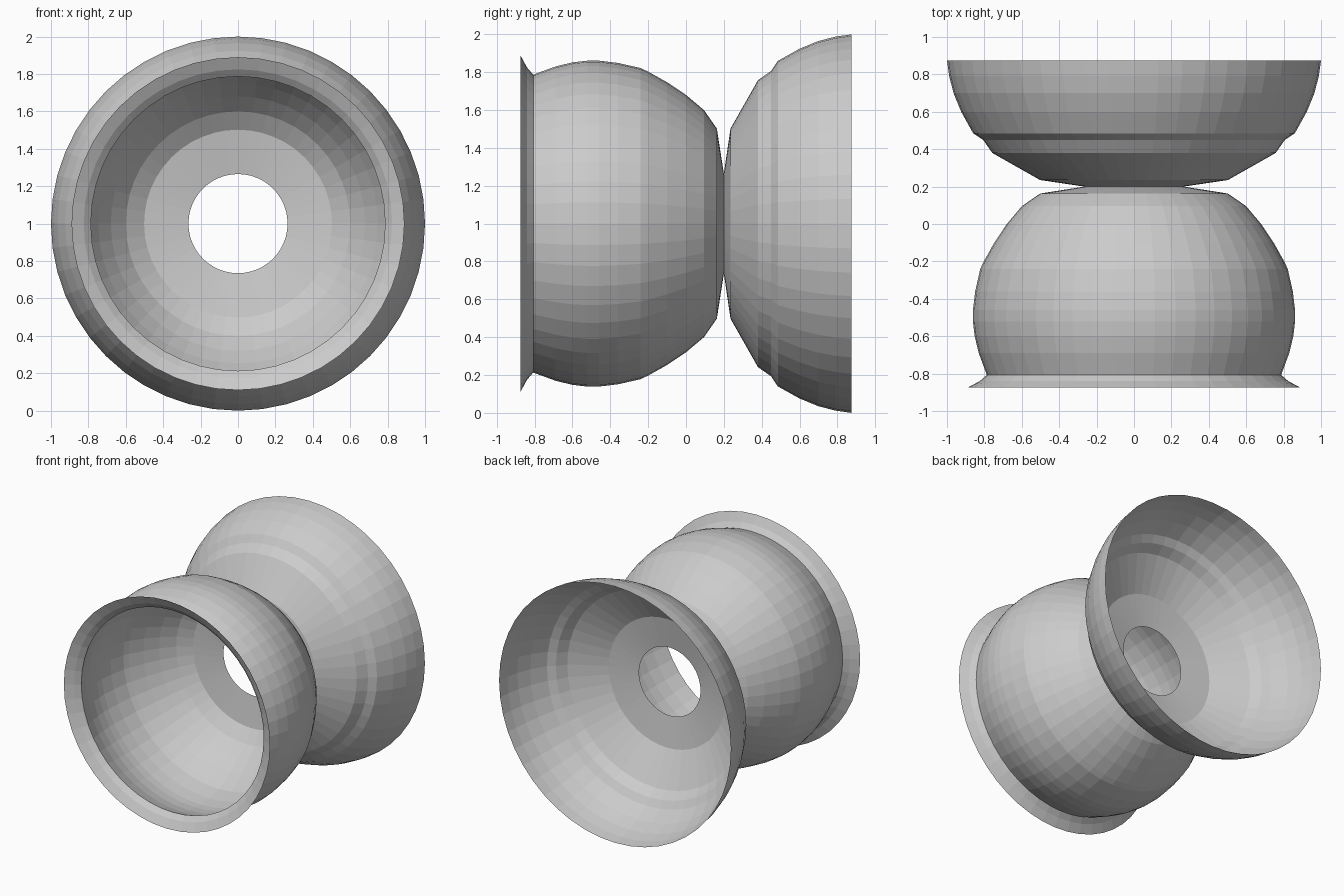
import bpy
import bmesh
import math
from mathutils import Vector

SEGMENTS = 48
AXIS_HEIGHT = 1.0

cube = bpy.data.objects.get("Cube")
if cube:
    bpy.data.objects.remove(cube, do_unlink=True)


def lathe(name, profile):
    """Revolve (y, radius) points around the horizontal y axis as an open shell."""
    bm = bmesh.new()
    verts = [bm.verts.new((0, y, radius)) for y, radius in profile]
    edges = [bm.edges.new(pair) for pair in zip(verts, verts[1:])]
    bmesh.ops.spin(bm, geom=verts + edges, cent=(0, 0, 0), axis=(0, 1, 0),
                   angle=math.tau, steps=SEGMENTS, use_merge=True)
    bmesh.ops.remove_doubles(bm, verts=bm.verts, dist=0.0005)

    # Point the shell's faces away from the axis
    bm.normal_update()
    facing = 0
    for face in bm.faces:
        centre = face.calc_center_median()
        facing += face.normal.dot(Vector((centre.x, 0, centre.z))) * face.calc_area()
    if facing < 0:
        bmesh.ops.reverse_faces(bm, faces=bm.faces)

    mesh = bpy.data.meshes.new(name)
    bm.to_mesh(mesh)
    bm.free()
    obj = bpy.data.objects.new(name, mesh)
    obj.location.z = AXIS_HEIGHT
    bpy.context.collection.objects.link(obj)
    return obj


neck = (0.2, 0.265)

# Flared front lip, rounded drum and its taper into the neck
lathe("front_drum", [
    (-0.875, 0.89), (-0.84, 0.825), (-0.807, 0.787),
    (-0.69, 0.83), (-0.6, 0.852), (-0.52, 0.861), (-0.46, 0.861),
    (-0.36, 0.849), (-0.24, 0.822), (-0.2, 0.803), (-0.1, 0.747),
    (0, 0.68), (0.095, 0.6), (0.163, 0.502), neck,
])

# Wide bowl opening to the back, with a small step in its side
lathe("rear_bowl", [
    neck, (0.235, 0.502), (0.38, 0.758), (0.45, 0.807), (0.485, 0.86),
    (0.6, 0.924), (0.7, 0.965), (0.79, 0.988), (0.875, 1.0),
])
